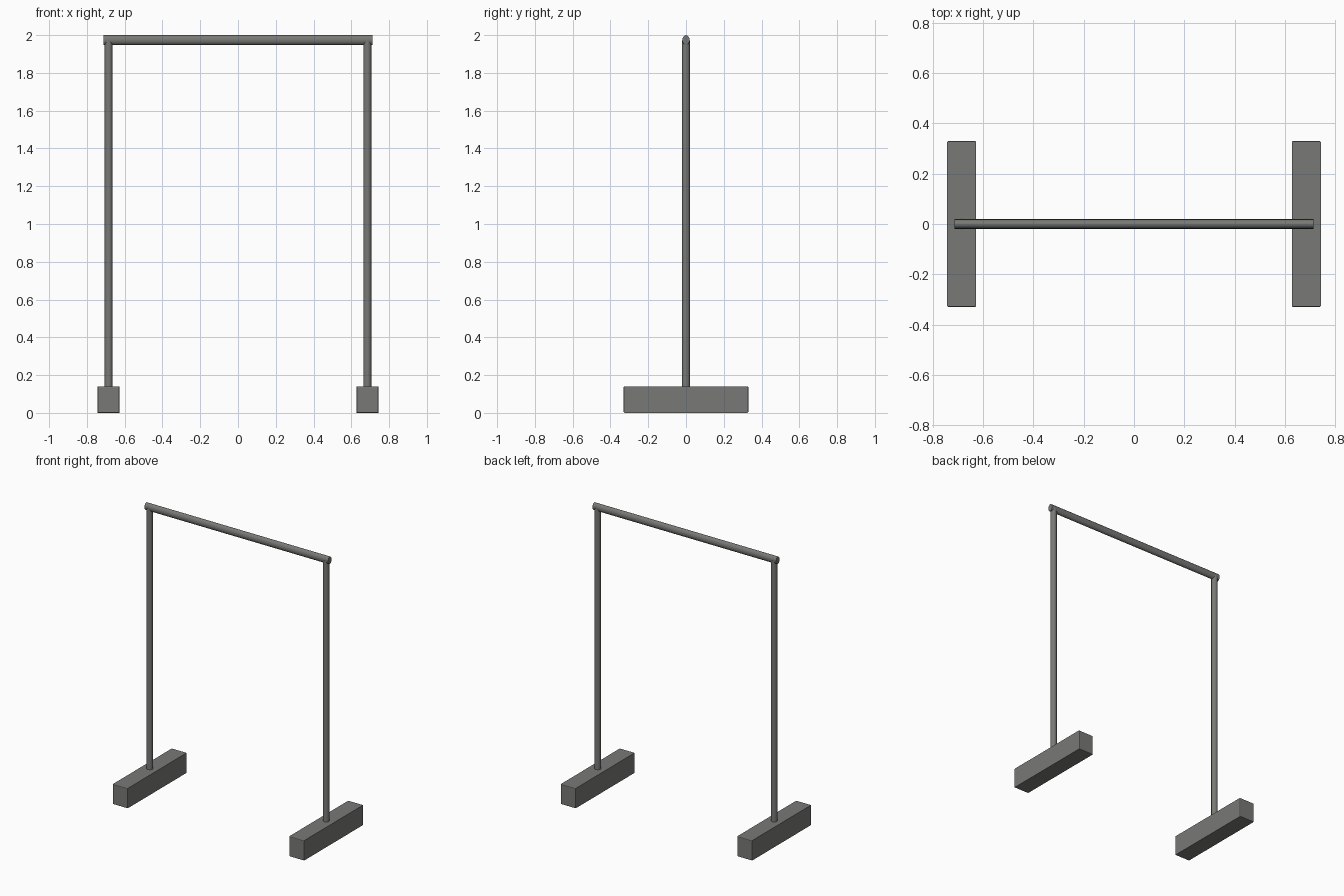
import bpy, bmesh
from math import radians, pi

cube = bpy.data.objects.get("Cube")
if cube:
    bpy.data.objects.remove(cube, do_unlink=True)

grey = bpy.data.materials.new("warm_grey")
grey.use_nodes = True
color = (0.19, 0.19, 0.18, 1)
grey.diffuse_color = color
grey.node_tree.nodes["Principled BSDF"].inputs["Base Color"].default_value = color

FOOT_X, FOOT_TOP = 0.685, 0.14


def finish(obj, name):
    obj.name = name
    obj.data.materials.append(grey)
    bpy.ops.object.transform_apply(location=False, rotation=True, scale=True)


def rod(name, location, length, radii, rotation=(0, 0, 0)):
    """Smooth rod with an elliptical section."""
    bpy.ops.mesh.primitive_cylinder_add(vertices=16, radius=1, depth=length,
                                        location=location, rotation=rotation)
    obj = bpy.context.object
    obj.scale = (*radii, 1)
    finish(obj, name)
    bpy.ops.object.shade_smooth_by_angle(angle=radians(40))


def foot(name, x):
    """Block foot with eased edges around its two ends."""
    bpy.ops.mesh.primitive_cube_add(size=1, location=(x, 0, FOOT_TOP / 2))
    obj = bpy.context.object
    obj.scale = (0.115, 0.66, FOOT_TOP)
    finish(obj, name)
    bm = bmesh.new()
    bm.from_mesh(obj.data)
    ends = [e for e in bm.edges if abs(e.verts[0].co.y - e.verts[1].co.y) < 0.01]
    bmesh.ops.bevel(bm, geom=ends, offset=0.005, segments=2, profile=0.5,
                    affect='EDGES')
    bm.to_mesh(obj.data)
    bm.free()


# Feet and uprights
POST_TOP = 1.972
for side, x in (("left", FOOT_X), ("right", -FOOT_X)):
    foot(side + "_foot", x)
    rod(side + "_post", (x, 0, (POST_TOP + FOOT_TOP) / 2),
        POST_TOP - FOOT_TOP, (0.021, 0.021))

# Crossbar, taller than it is deep
rod("crossbar", (0, 0, 1.974), 1.426, (0.026, 0.019), (0, pi / 2, 0))
